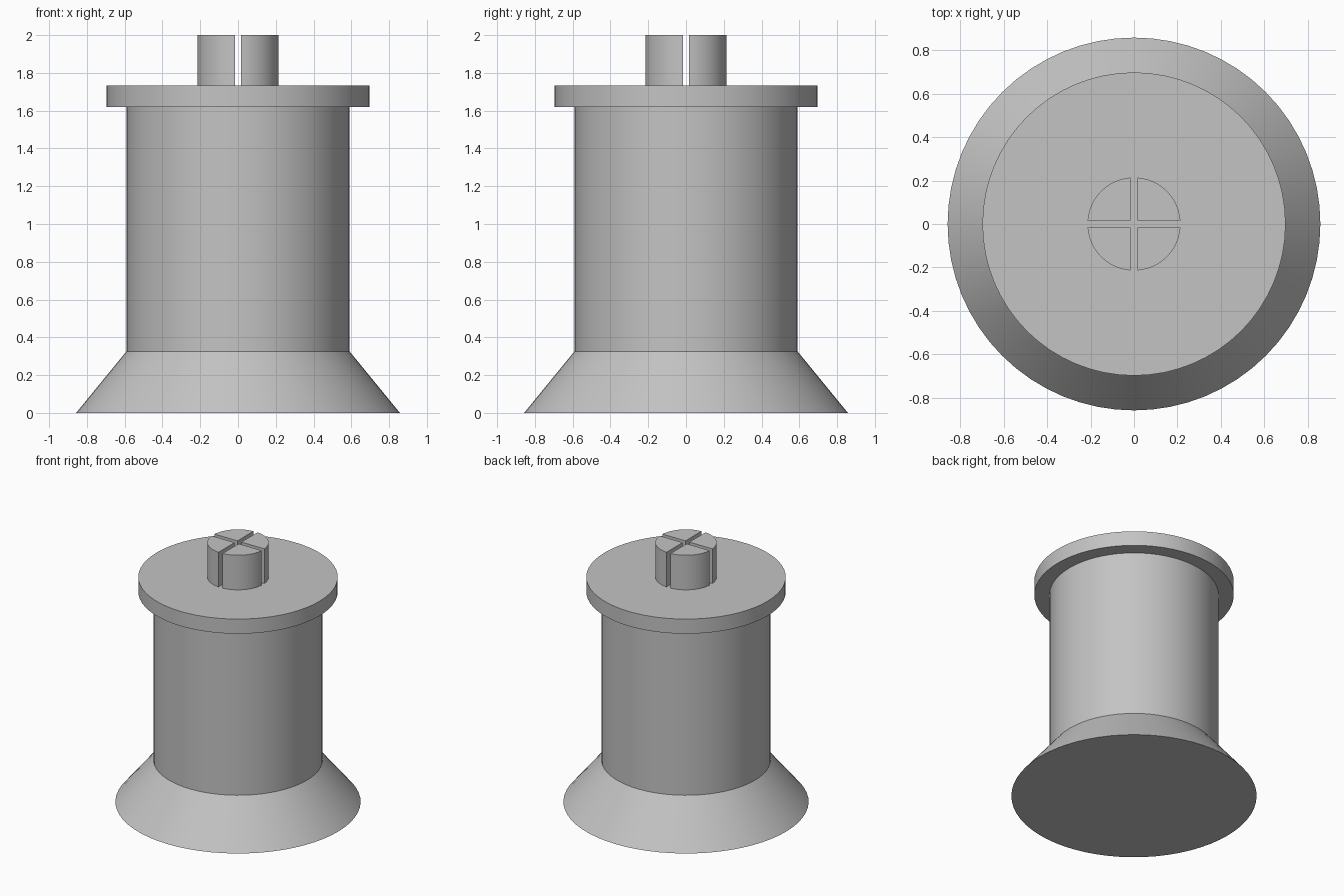
import bpy
import bmesh
import math

cube = bpy.data.objects.get("Cube")
if cube:
    bpy.data.objects.remove(cube, do_unlink=True)

SEGMENTS = 64
STUD_RADIUS = 0.214
HALF_SLOT = 0.017

grey = bpy.data.materials.new("plain_grey")
grey.use_nodes = True
colour = (0.55, 0.55, 0.55, 1)
grey.diffuse_color = colour
grey.node_tree.nodes["Principled BSDF"].inputs["Base Color"].default_value = colour


def finish(name, bm):
    bmesh.ops.recalc_face_normals(bm, faces=bm.faces)
    mesh = bpy.data.meshes.new(name)
    bm.to_mesh(mesh)
    bm.free()
    mesh.materials.append(grey)
    obj = bpy.data.objects.new(name, mesh)
    bpy.context.collection.objects.link(obj)
    bpy.ops.object.select_all(action="DESELECT")
    obj.select_set(True)
    bpy.context.view_layer.objects.active = obj
    bpy.ops.object.shade_smooth_by_angle(angle=math.radians(30))
    return obj


def turned(name, profile):
    """Closed solid of revolution from (radius, height) points."""
    bm = bmesh.new()
    rings = []
    for radius, z in profile:
        angles = [math.tau * i / SEGMENTS for i in range(SEGMENTS)]
        rings.append([bm.verts.new((radius * math.cos(a), radius * math.sin(a), z))
                      for a in angles])
    for low, high in zip(rings, rings[1:]):
        for i in range(SEGMENTS):
            j = (i + 1) % SEGMENTS
            bm.faces.new((low[i], low[j], high[j], high[i]))
    bm.faces.new(rings[0])
    bm.faces.new(rings[-1])
    return finish(name, bm)


def stud_quarter(name, turn, bottom, top):
    """One quarter of the round stud, set back from the cross slot."""
    bm = bmesh.new()
    start = math.asin(HALF_SLOT / STUD_RADIUS)
    sweep = math.pi / 2 - 2 * start
    steps = SEGMENTS // 4
    outline = [(HALF_SLOT, HALF_SLOT)]
    for i in range(steps + 1):
        a = start + sweep * i / steps
        outline.append((STUD_RADIUS * math.cos(a), STUD_RADIUS * math.sin(a)))
    c, s = math.cos(turn), math.sin(turn)
    base = bm.faces.new([bm.verts.new((x * c - y * s, x * s + y * c, bottom))
                         for x, y in outline])
    side = bmesh.ops.extrude_face_region(bm, geom=[base], use_keep_orig=True)
    raised = [v for v in side["geom"] if isinstance(v, bmesh.types.BMVert)]
    bmesh.ops.translate(bm, verts=raised, vec=(0, 0, top - bottom))
    return finish(name, bm)


# Flared foot and straight column share one turned body, with the collar on top
turned("spool_body", [(0.857, 0), (0.591, 0.325), (0.591, 1.62),
                      (0.697, 1.62), (0.697, 1.733)])

# Four stud quarters separated by a cross slot
for k, corner in enumerate(("back_left", "back_right", "front_right", "front_left")):
    stud_quarter("stud_" + corner, k * math.pi / 2, 1.733, 2)
